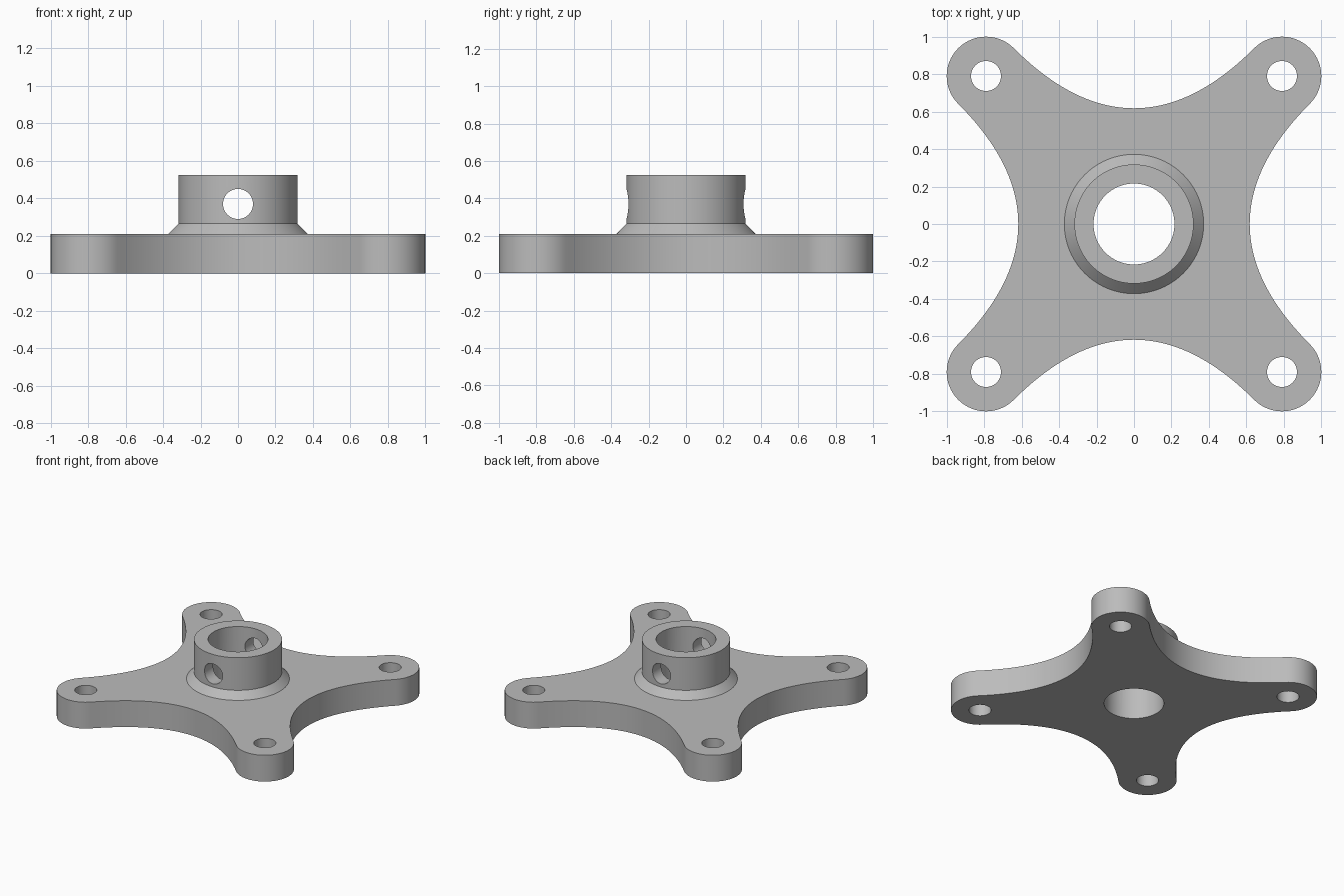
import bpy, bmesh, math
from mathutils import Matrix, Vector

cube = bpy.data.objects.get("Cube")
if cube:
    bpy.data.objects.remove(cube)

THICK, LOBE, R = 0.21, 0.79, 0.21

metal = bpy.data.materials.new("plain grey")
metal.use_nodes = True
grey = (0.5, 0.5, 0.5, 1)
metal.diffuse_color = grey
metal.node_tree.nodes["Principled BSDF"].inputs["Base Color"].default_value = grey


def make_object(name, bm):
    bmesh.ops.recalc_face_normals(bm, faces=bm.faces)
    mesh = bpy.data.meshes.new(name)
    bm.to_mesh(mesh)
    bm.free()
    mesh.materials.append(metal)
    obj = bpy.data.objects.new(name, mesh)
    bpy.context.collection.objects.link(obj)
    return obj


def cylinder(name, radius, depth, matrix, segments=64):
    bm = bmesh.new()
    bmesh.ops.create_cone(bm, cap_ends=True, segments=segments, radius1=radius,
                          radius2=radius, depth=depth, matrix=matrix)
    return make_object(name, bm)


# Plate: a round lobe on each corner, joined by parabolic waists
tip = LOBE - R * math.sqrt(0.5)
rise = R * math.sqrt(2)
quarter = []
for i in range(33):                       # lobe, from lower right to upper left
    a = math.radians(-45 + 180 * i / 32)
    quarter.append(Vector((LOBE + R * math.cos(a), LOBE + R * math.sin(a), 0)))
end_y = quarter[-1].y
for i in range(1, 40):                    # waist, tangent to both lobes
    x = tip * (1 - 2 * i / 40)
    quarter.append(Vector((x, end_y - tip / 2 + x * x / (2 * tip), 0)))
bm = bmesh.new()
outline = [bm.verts.new(Matrix.Rotation(k * math.pi / 2, 3, 'Z') @ p)
           for k in range(4) for p in quarter]
base = bm.faces.new(outline)
top = bmesh.ops.extrude_face_region(bm, geom=[base])
bmesh.ops.translate(bm, vec=(0, 0, THICK),
                    verts=[g for g in top["geom"] if isinstance(g, bmesh.types.BMVert)])
plate = make_object("mounting_flange", bm)

# Hub: turned collar with a chamfered foot
profile = [(0, 0.1), (0.372, 0.1), (0.372, THICK), (0.318, 0.265), (0.318, 0.525), (0, 0.525)]
bm = bmesh.new()
verts = [bm.verts.new((r, 0, z)) for r, z in profile]
edges = [bm.edges.new(pair) for pair in zip(verts, verts[1:])]
bmesh.ops.spin(bm, geom=verts + edges, axis=(0, 0, 1), cent=(0, 0, 0),
               angle=math.tau, steps=96, use_duplicate=False)
bmesh.ops.remove_doubles(bm, verts=bm.verts, dist=0.0001)
hub = make_object("hub_collar", bm)

# Cutters: centre bore, cross hole and four bolt holes
cutters = [
    cylinder("bore_cutter", 0.216, 2, Matrix(), 96),
    cylinder("cross_hole_cutter", 0.08, 2,
             Matrix.Translation((0, 0, 0.37)) @ Matrix.Rotation(math.pi / 2, 4, 'X')),
]
for sx in (-1, 1):
    for sy in (-1, 1):
        cutters.append(cylinder("bolt_hole_cutter", 0.08, 1,
                                Matrix.Translation((sx * LOBE, sy * LOBE, 0)), 48))

# Join and cut, then apply
for tool, operation in [(hub, 'UNION')] + [(c, 'DIFFERENCE') for c in cutters]:
    mod = plate.modifiers.new(tool.name, 'BOOLEAN')
    mod.object, mod.operation, mod.solver = tool, operation, 'EXACT'
bpy.ops.object.select_all(action='DESELECT')
plate.select_set(True)
bpy.context.view_layer.objects.active = plate
for mod in list(plate.modifiers):
    bpy.ops.object.modifier_apply(modifier=mod.name)
for tool in [hub] + cutters:
    bpy.data.objects.remove(tool)

bpy.ops.object.shade_smooth_by_angle(angle=math.radians(30))
